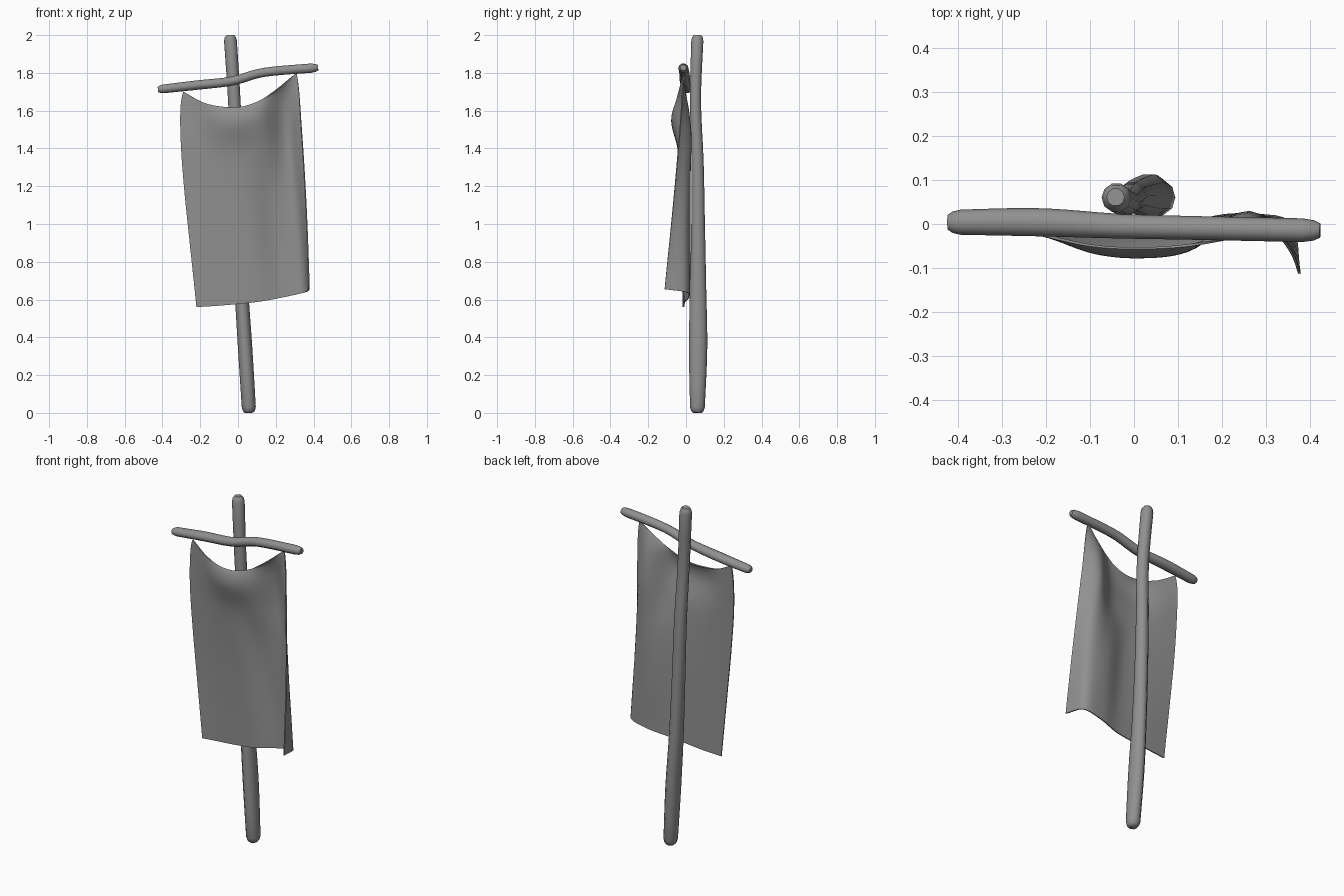
import bpy, bmesh, math
from mathutils import Vector

if "Cube" in bpy.data.objects:
    bpy.data.objects.remove(bpy.data.objects["Cube"])

grey = bpy.data.materials.new("dark_grey")
grey.diffuse_color = (.28, .28, .28, 1)
grey.use_nodes = True
grey.node_tree.nodes["Principled BSDF"].inputs["Base Color"].default_value = grey.diffuse_color


def spline(pts, t):
    """Catmull-Rom through evenly spaced values, t in 0..1"""
    n = len(pts) - 1
    i = min(int(t * n), n - 1)
    f = t * n - i
    b, c = pts[i], pts[i + 1]
    a = pts[i - 1] if i > 0 else 2 * b - c
    d = pts[i + 2] if i + 2 <= n else 2 * c - b
    return b + 0.5 * f * (c - a + f * (2 * a - 5 * b + 4 * c - d + f * (3 * (b - c) + d - a)))


def finish(name, bm):
    bmesh.ops.recalc_face_normals(bm, faces=bm.faces)
    me = bpy.data.meshes.new(name)
    bm.to_mesh(me)
    bm.free()
    me.materials.append(grey)
    ob = bpy.data.objects.new(name, me)
    bpy.context.collection.objects.link(ob)
    bpy.ops.object.select_all(action='DESELECT')
    ob.select_set(True)
    bpy.context.view_layer.objects.active = ob
    return ob


def smooth():
    bpy.ops.object.shade_smooth_by_angle(angle=math.radians(50))


def stick(name, path, side, segs=24, sides=10):
    """Crooked branch: path of (x, y, z, radius across, radius deep) with rounded-off ends"""
    pts = [Vector(p[:3]) for p in path]
    across, deep = [p[3] for p in path], [p[4] for p in path]
    length = (pts[-1] - pts[0]).length
    stations = [(0, .6), (.011 / length, .86), (.03 / length, 1)]
    stations += [(k / segs, 1) for k in range(2, segs - 1)]
    stations += [(1 - t, s) for t, s in reversed(stations[:3])]
    bm = bmesh.new()
    rings = []
    for t, s in stations:
        p = spline(pts, t)
        d = (spline(pts, min(t + .02, 1)) - spline(pts, max(t - .02, 0))).normalized()
        u = (Vector(side) - d * d.dot(Vector(side))).normalized()
        w = d.cross(u)
        ru, rw = s * spline(across, t), s * spline(deep, t)
        rings.append([bm.verts.new(p + u * ru * math.cos(a) + w * rw * math.sin(a))
                      for a in (2 * math.pi * k / sides for k in range(sides))])
    for r, q in zip(rings, rings[1:]):
        for k in range(sides):
            m = (k + 1) % sides
            bm.faces.new((r[k], r[m], q[m], q[k]))
    bm.faces.new(rings[0])
    bm.faces.new(rings[-1])
    finish(name, bm)
    smooth()


# upright pole
stick("pole", [(.059, .06, 0, .037, .040), (.038, .064, .34, .038, .051),
               (.017, .064, .67, .036, .045), (.003, .064, 1.0, .035, .038),
               (-.007, .061, 1.33, .034, .034), (-.02, .05, 1.66, .033, .031),
               (-.042, .061, 2.0, .034, .034)], (1, 0, 0))

# crossbar
stick("crossbar", [(-.424, .004, 1.712, .028, .024), (-.22, .004, 1.735, .032, .026),
                   (-.03, -.005, 1.757, .028, .025), (.14, -.009, 1.803, .027, .025),
                   (.424, -.015, 1.828, .027, .026)], (0, 1, 0))

# hanging cloth: edge curves plus a small grid of fold depths (top row first)
top_z = [1.70, 1.645, 1.62, 1.618, 1.65, 1.715, 1.80]
bottom_z = [.56, .567, .577, .59, .612, .638, .655]
left_x = [-.288, -.304, -.303, -.286, -.256, -.22]
right_x = [.308, .322, .334, .350, .365, .377]
spread = [0, .19, .38, .57, .77, .96, 1]
depth = [[-.006, -.03, -.05, -.055, -.05, -.035, -.012],
         [-.005, -.028, -.065, -.075, -.06, .004, -.018],
         [-.010, -.02, -.035, -.038, -.028, .026, -.03],
         [-.010, -.016, -.022, -.022, .008, .018, -.05],
         [-.012, -.012, -.014, -.012, .020, .008, -.078],
         [-.015, -.010, -.010, -.005, .016, .004, -.113]]
nu, nv = 36, 36
bm = bmesh.new()
grid = []
for j in range(nv + 1):
    t = j / nv
    v = t ** 1.6
    folds = [spline([row[c] for row in depth], t) for c in range(7)]
    xl, xr = spline(left_x, t), spline(right_x, t)
    line = []
    for i in range(nu + 1):
        u = i / nu
        k = u + (spline(spread, u) - u) * v ** .7
        z0, z1 = spline(top_z, u), spline(bottom_z, u)
        line.append(bm.verts.new((xl + (xr - xl) * k, spline(folds, u), z0 + (z1 - z0) * v)))
    grid.append(line)
for a, b in zip(grid, grid[1:]):
    for i in range(nu):
        bm.faces.new((a[i], b[i], b[i + 1], a[i + 1]))
cloth = finish("cloth_banner", bm)
mod = cloth.modifiers.new("thickness", 'SOLIDIFY')
mod.thickness = .006
mod.offset = 0
bpy.ops.object.modifier_apply(modifier=mod.name)
smooth()
